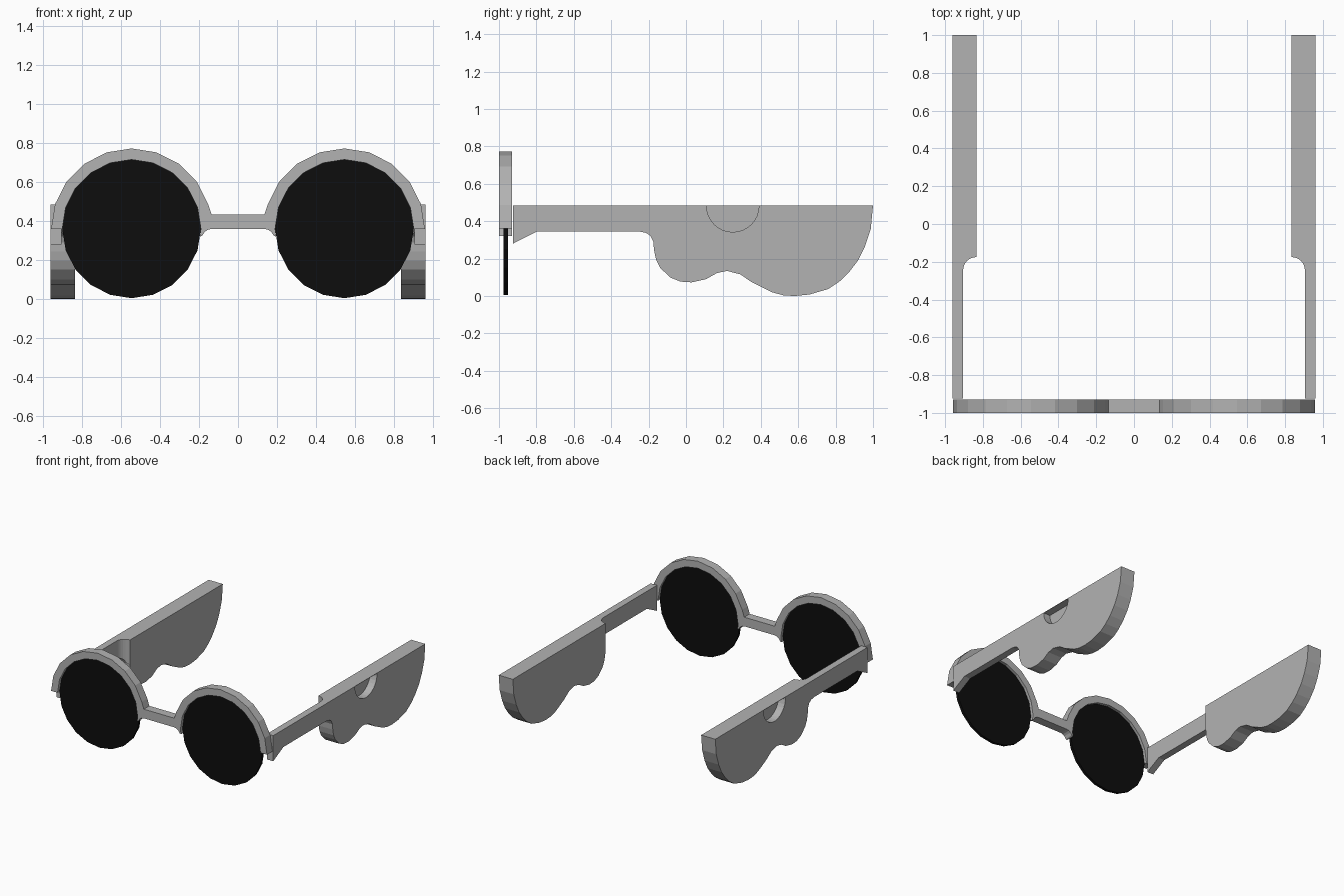
import bpy, bmesh, math
from mathutils import Vector

if "Cube" in bpy.data.objects:
    bpy.data.objects.remove(bpy.data.objects["Cube"])


def material(name, v):
    m = bpy.data.materials.new(name)
    m.diffuse_color = (v, v, v, 1)
    m.use_nodes = True
    m.node_tree.nodes["Principled BSDF"].inputs["Base Color"].default_value = m.diffuse_color
    return m


GREY = material("frame grey", 0.45)
BLACK = material("lens black", 0.004)


def prism(name, points, offset, mat):
    """Extrude a closed 3D outline by an offset vector."""
    bm = bmesh.new()
    face = bm.faces.new([bm.verts.new(p) for p in points])
    ext = bmesh.ops.extrude_face_region(bm, geom=[face])
    verts = [g for g in ext["geom"] if isinstance(g, bmesh.types.BMVert)]
    bmesh.ops.translate(bm, verts=verts, vec=Vector(offset))
    bmesh.ops.recalc_face_normals(bm, faces=bm.faces[:])
    me = bpy.data.meshes.new(name)
    bm.to_mesh(me)
    bm.free()
    ob = bpy.data.objects.new(name, me)
    bpy.context.collection.objects.link(ob)
    me.materials.append(mat)
    return ob


def arc(cx, cy, r, a0, a1, n):
    return [(cx + r * math.cos(math.radians(a0 + (a1 - a0) * i / n)),
             cy + r * math.sin(math.radians(a0 + (a1 - a0) * i / n)))
            for i in range(n + 1)]


def cut(ob, cutter):
    mod = ob.modifiers.new("cut", 'BOOLEAN')
    mod.operation = 'DIFFERENCE'
    mod.solver = 'EXACT'
    mod.object = cutter
    cutter.hide_render = True
    cutter.hide_set(True)


LX, LZ, LR = 0.545, 0.36, 0.355

# Front frame: two half rings joined by a bridge, as one mirrored outline
half = ([(0.135, 0.433)] + arc(LX, LZ, 0.412, 162, 0, 9)
        + arc(LX, LZ, LR, 0, 180, 10)
        + [(0.195, 0.32), (0.183, 0.325), (0.17, 0.345), (0.155, 0.355), (0.135, 0.36)])
outline = half + [(-x, z) for x, z in reversed(half)]
prism("front_frame", [(x, -1.0, z) for x, z in outline], (0, 0.07, 0), GREY)

# Side profile of a temple arm (y, z), with its wavy lower edge
profile = [(-0.925, 0.485), (-0.925, 0.28), (-0.797, 0.345), (-0.25, 0.345),
           (-0.215, 0.338), (-0.19, 0.322), (-0.175, 0.29), (-0.171, 0.245),
           (-0.16, 0.195), (-0.139, 0.152), (-0.086, 0.10), (-0.03, 0.077),
           (0.03, 0.073), (0.107, 0.09), (0.166, 0.123), (0.22, 0.134),
           (0.29, 0.116), (0.353, 0.073), (0.46, 0.02), (0.52, 0.004),
           (0.58, 0.0), (0.66, 0.008), (0.76, 0.037), (0.82, 0.077),
           (0.87, 0.125), (0.92, 0.19), (0.957, 0.265), (0.988, 0.36),
           (1.0, 0.485)]
# Plan of the space beside the thin front part, with a rounded corner
relief = ([(0.80, -1.1), (0.905, -1.1)] + arc(0.835, -0.245, 0.07, 0, 90, 6)
          + [(0.80, -0.175)])
# Half-round pocket in the outer face, just under the top surface
pocket = arc(0.25, 0.482, 0.14, 180, 360, 16)

for side, s in (("right", 1), ("left", -1)):
    prism(side + "_lens", [(s * x, -0.975, z) for x, z in arc(LX, LZ, LR, 0, 342, 19)],
          (0, 0.022, 0), BLACK)
    arm = prism(side + "_temple", [(s * 0.835, y, z) for y, z in profile],
                (s * 0.125, 0, 0), GREY)
    cut(arm, prism(side + "_relief_cutter", [(s * x, y, -0.1) for x, y in relief],
                   (0, 0, 0.8), GREY))
    cut(arm, prism(side + "_pocket_cutter", [(s * 0.90, y, z) for y, z in pocket],
                   (s * 0.1, 0, 0), GREY))
